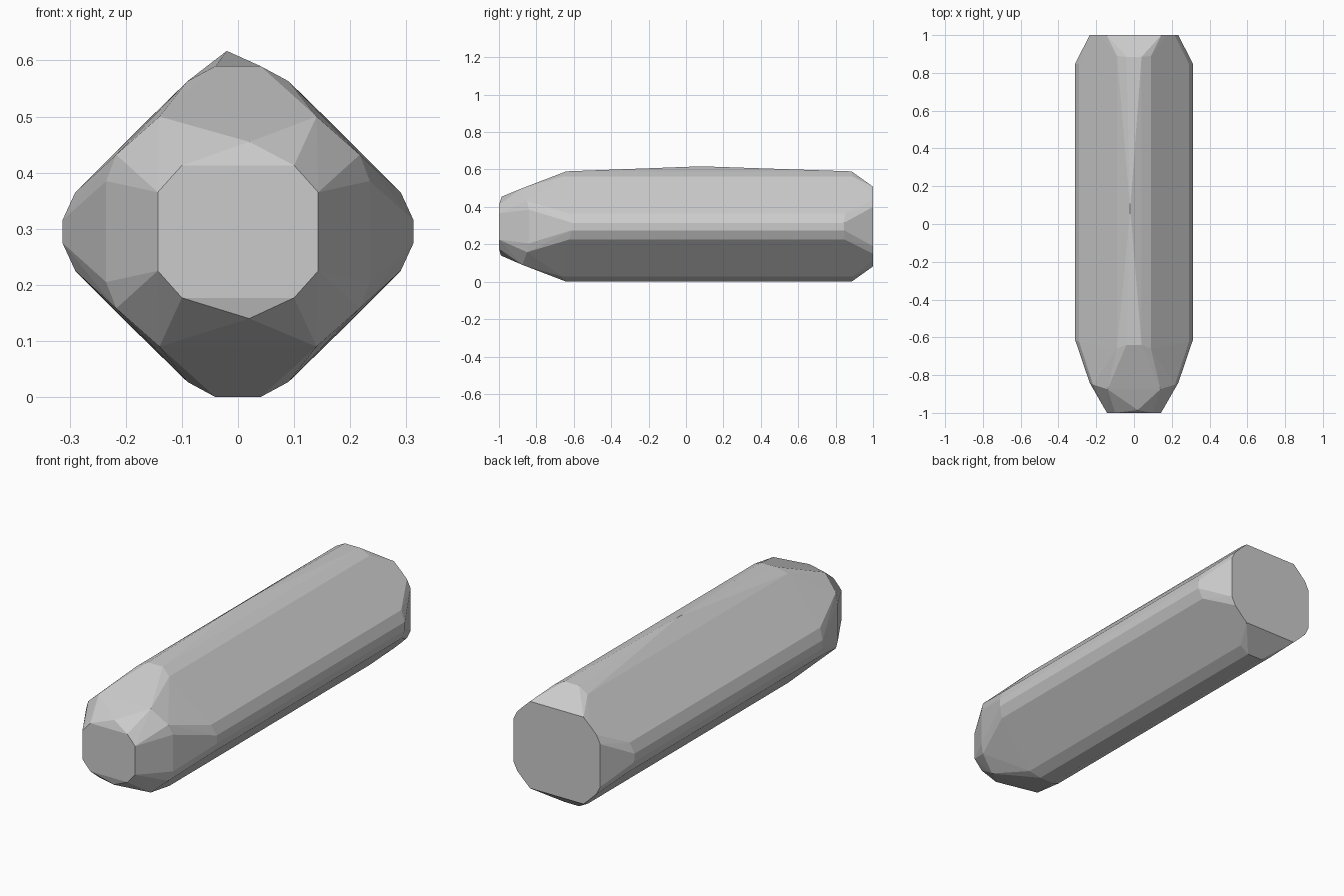
import bpy, bmesh, math

if "Cube" in bpy.data.objects:
    bpy.data.objects.remove(bpy.data.objects["Cube"])

MID = 0.295  # height of the long axis

# Facet corners of one quarter: (x, offset above/below axis, y); mirrored in x and about the axis
quarter = [
    # long bar, front end of each ridge
    (0.04, 0.295, -0.64), (0.09, 0.268, -0.66),
    (0.313, 0.02, -0.61), (0.29, 0.07, -0.625),
    # long bar, back end of each ridge
    (0.04, 0.295, 0.885), (0.09, 0.268, 0.89),
    (0.313, 0.02, 0.845), (0.29, 0.07, 0.85),
    # shoulder around the nose
    (0.235, 0.09, -0.84), (0.217, 0.137, -0.85), (0.14, 0.205, -0.875),
    # nose face
    (0.143, 0.07, -1.0), (0.1, 0.118, -1.0),
    # flat back face
    (0.235, 0.105, 1.0), (0.215, 0.145, 1.0),
    (0.18, 0.18, 1.0), (0.145, 0.213, 1.0),
]
points = [(sx * x, y, MID + sz * z) for x, z, y in quarter for sx in (-1, 1) for sz in (-1, 1)]
# nose tips and the small peak on top
points += [(0.02, -0.985, MID + 0.16), (0.02, -0.99, MID - 0.155), (-0.02, 0.08, 0.617)]

# Faceted bar as the hull of its corners
bm = bmesh.new()
for p in points:
    bm.verts.new(p)
hull = bmesh.ops.convex_hull(bm, input=bm.verts[:])
loose = [v for v in bm.verts if not v.link_faces]
bmesh.ops.delete(bm, geom=loose, context='VERTS')
bmesh.ops.dissolve_limit(bm, angle_limit=math.radians(1), verts=bm.verts[:], edges=bm.edges[:])
bmesh.ops.recalc_face_normals(bm, faces=bm.faces[:])

mesh = bpy.data.meshes.new("faceted_bar")
bm.to_mesh(mesh)
bm.free()
bar = bpy.data.objects.new("faceted_bar", mesh)
bpy.context.collection.objects.link(bar)
